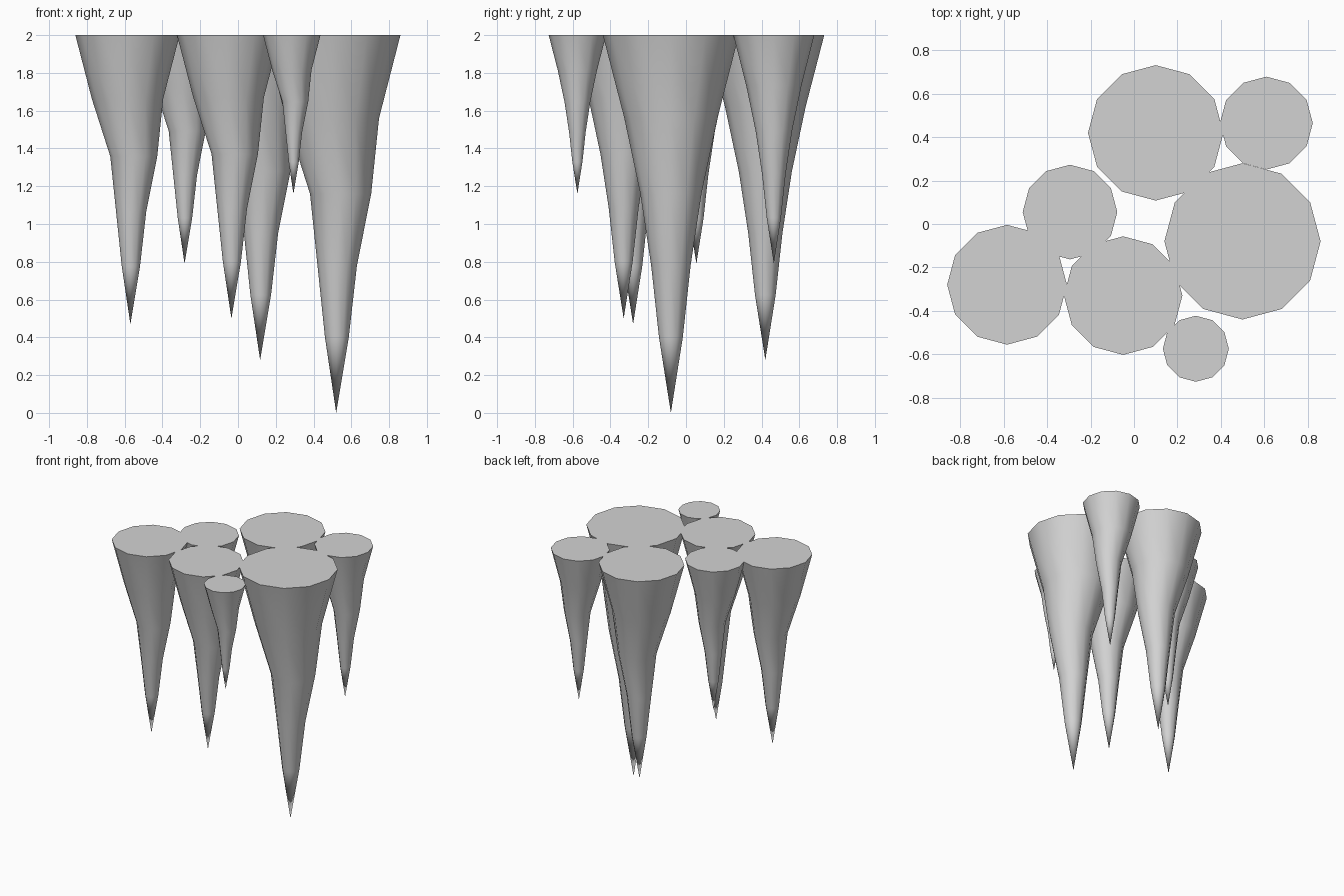
import bpy, bmesh, math

if "Cube" in bpy.data.objects:
    bpy.data.objects.remove(bpy.data.objects["Cube"])

SIDES = 12
TOP = 2.0

# One tapering profile shared by every icicle:
# (fraction of length from the top, fraction of top radius, sideways drift / radius)
PROFILE = [
    (0.00, 1.00, 0.00),
    (0.22, 0.685, 0.00),
    (0.42, 0.45, 0.12),
    (0.61, 0.29, 0.07),
    (0.80, 0.175, 0.065),
]
TIP_DRIFT = 0.055

# name: (x, y, top radius, tip height)
ICICLES = {
    "large_right_icicle": (0.50, -0.08, 0.36, 0.00),
    "large_back_icicle": (0.10, 0.42, 0.312, 0.28),
    "back_right_icicle": (0.61, 0.465, 0.214, 0.79),
    "middle_left_icicle": (-0.295, 0.055, 0.218, 0.79),
    "left_icicle": (-0.585, -0.28, 0.276, 0.47),
    "front_icicle": (-0.05, -0.33, 0.273, 0.50),
    "small_front_icicle": (0.285, -0.575, 0.152, 1.16),
}

ice = bpy.data.materials.new("pale_grey_ice")
ice.diffuse_color = (0.65, 0.65, 0.65, 1.0)
ice.use_nodes = True
ice.node_tree.nodes["Principled BSDF"].inputs["Base Color"].default_value = ice.diffuse_color


def make_icicle(name, x, y, radius, tip_z):
    length = TOP - tip_z
    bm = bmesh.new()

    # rings from the flat top down
    rings = []
    for down, width, drift in PROFILE:
        ring = []
        for i in range(SIDES):
            a = 2 * math.pi * i / SIDES
            ring.append(bm.verts.new((
                x + radius * (drift + width * math.cos(a)),
                y + radius * width * math.sin(a),
                TOP - down * length)))
        rings.append(ring)
    tip = bm.verts.new((x + radius * TIP_DRIFT, y, tip_z))

    # flat cap, tapering walls and pointed end
    bm.faces.new(rings[0])
    for upper, lower in zip(rings, rings[1:]):
        for i in range(SIDES):
            j = (i + 1) % SIDES
            bm.faces.new((upper[i], lower[i], lower[j], upper[j]))
    for i in range(SIDES):
        bm.faces.new((rings[-1][i], tip, rings[-1][(i + 1) % SIDES]))
    bmesh.ops.recalc_face_normals(bm, faces=bm.faces[:])

    mesh = bpy.data.meshes.new(name)
    bm.to_mesh(mesh)
    bm.free()
    mesh.materials.append(ice)
    obj = bpy.data.objects.new(name, mesh)
    bpy.context.collection.objects.link(obj)

    # smooth walls with a crisp top rim
    bpy.ops.object.select_all(action='DESELECT')
    obj.select_set(True)
    bpy.context.view_layer.objects.active = obj
    bpy.ops.object.shade_smooth_by_angle(angle=math.radians(50))


for name, dims in ICICLES.items():
    make_icicle(name, *dims)
